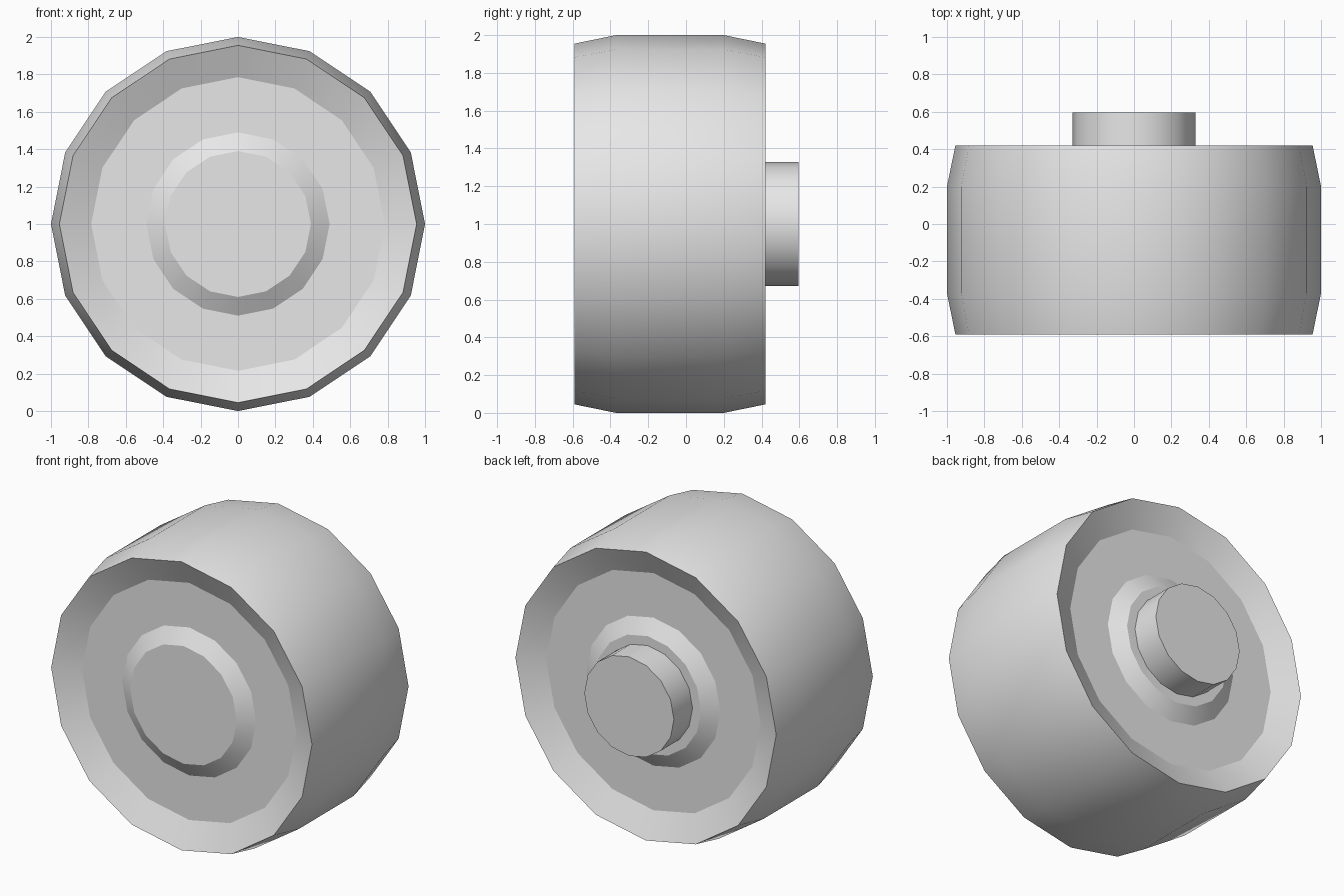
import bpy, bmesh, math

SIDES = 16
MID = -0.085  # middle of the wheel's width

cube = bpy.data.objects.get("Cube")
if cube:
    bpy.data.objects.remove(cube, do_unlink=True)

grey = bpy.data.materials.new("plain grey")
grey.use_nodes = True
colour = (0.8, 0.8, 0.8, 1)
grey.diffuse_color = colour
grey.node_tree.nodes["Principled BSDF"].inputs["Base Color"].default_value = colour


def lathe(name, profile):
    """Spin (radius, y) points about the y axis and cap both ends."""
    bm = bmesh.new()
    rings = []
    for r, y in profile:
        angles = [math.tau * i / SIDES for i in range(SIDES)]
        rings.append([bm.verts.new((r * math.cos(a), y, 1 + r * math.sin(a))) for a in angles])
    for a, b in zip(rings, rings[1:]):
        for i in range(SIDES):
            j = (i + 1) % SIDES
            bm.faces.new((a[i], a[j], b[j], b[i]))
    bm.faces.new(rings[0])
    bm.faces.new(rings[-1])
    bmesh.ops.recalc_face_normals(bm, faces=bm.faces)
    mesh = bpy.data.meshes.new(name)
    bm.to_mesh(mesh)
    bm.free()
    mesh.materials.append(grey)
    obj = bpy.data.objects.new(name, mesh)
    bpy.context.collection.objects.link(obj)
    bpy.ops.object.select_all(action="DESELECT")
    obj.select_set(True)
    bpy.context.view_layer.objects.active = obj
    bpy.ops.object.shade_smooth_by_angle(angle=math.radians(24))
    return obj


# Half profile from hub face, over the dish and rim, to the tread; mirrored across the width
half = [(0.39, 0.485), (0.49, 0.425), (0.785, 0.425), (0.955, 0.505), (1.0, 0.285)]
front = [(r, MID - d) for r, d in half]
back = [(r, MID + d) for r, d in reversed(half)]
lathe("wheel", front + back)

# Axle stub at the back
lathe("axle", [(0.328, 0.38), (0.328, 0.595)])
